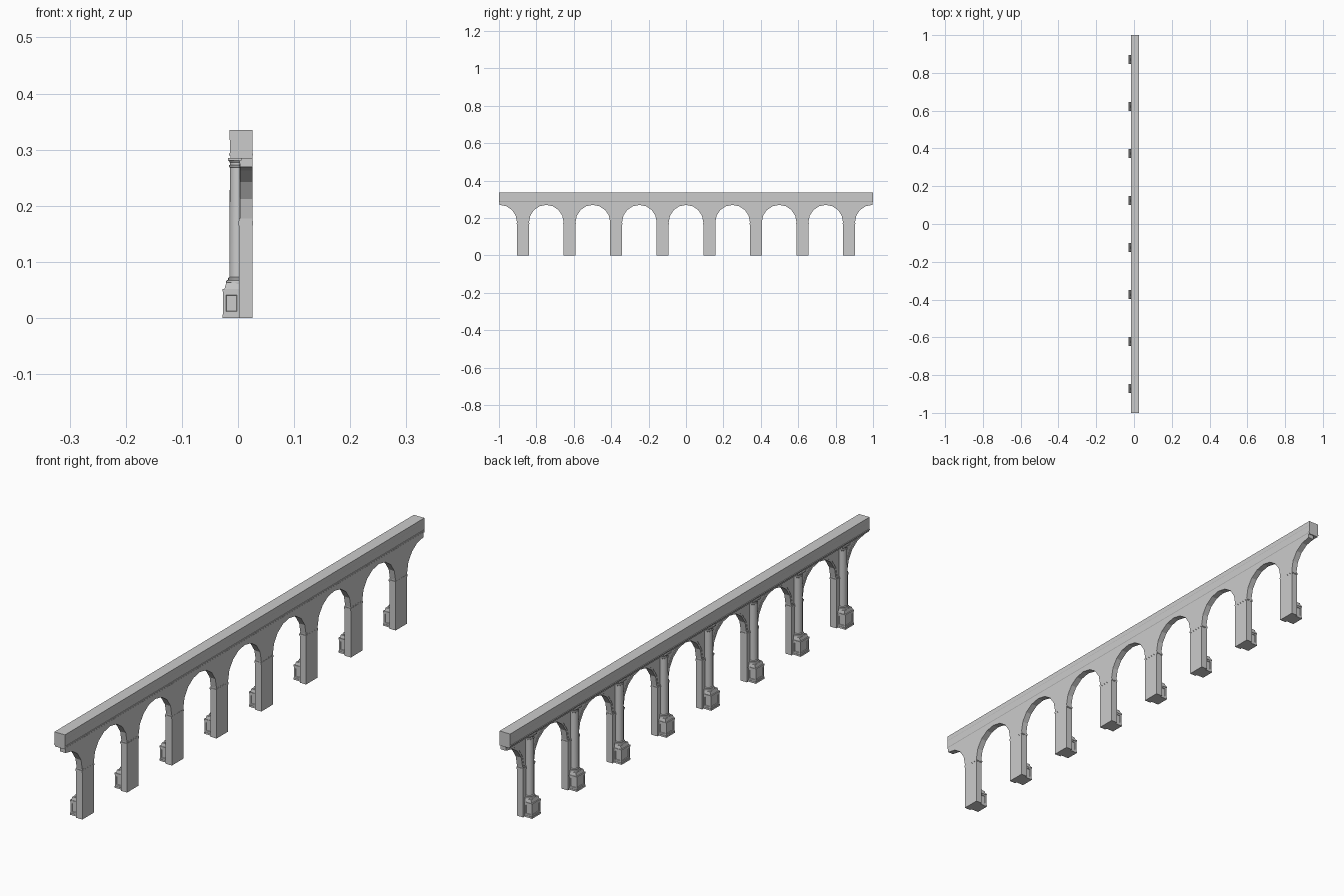
import bpy, bmesh, math
from mathutils import Matrix, Vector

if "Cube" in bpy.data.objects:
    bpy.data.objects.remove(bpy.data.objects["Cube"])

STEP = 0.249                      # bay spacing
CENTRES = [(i - 3.5) * STEP for i in range(8)]
HALF = 0.032                      # half pier width
R = STEP / 2 - HALF               # arch radius
SPRING = 0.177
SEG = 8                           # facets per half circle
END = 4 * STEP


def finish(bm, name, smooth=False):
    bmesh.ops.recalc_face_normals(bm, faces=bm.faces)
    mesh = bpy.data.meshes.new(name)
    bm.to_mesh(mesh)
    bm.free()
    obj = bpy.data.objects.new(name, mesh)
    bpy.context.collection.objects.link(obj)
    if smooth:
        bpy.ops.object.select_all(action='DESELECT')
        obj.select_set(True)
        bpy.context.view_layer.objects.active = obj
        bpy.ops.object.shade_smooth_by_angle(angle=math.radians(35))
    return obj


def prism(bm, points, offset):
    """Extrude a closed outline along an offset."""
    face = bm.faces.new([bm.verts.new(p) for p in points])
    res = bmesh.ops.extrude_face_region(bm, geom=[face], use_keep_orig=True)
    verts = [g for g in res['geom'] if isinstance(g, bmesh.types.BMVert)]
    bmesh.ops.translate(bm, verts=verts, vec=Vector(offset))


def box(bm, x0, x1, y0, y1, z0, z1):
    m = Matrix.Translation(((x0 + x1) / 2, (y0 + y1) / 2, (z0 + z1) / 2)) \
        @ Matrix.Diagonal((x1 - x0, y1 - y0, z1 - z0, 1))
    return bmesh.ops.create_cube(bm, size=1, matrix=m)['verts']


def arc(cy, radius, k0=0, k1=SEG):
    return [(cy - radius * math.cos(math.pi * k / SEG),
             SPRING + radius * math.sin(math.pi * k / SEG)) for k in range(k0, k1 + 1)]


# Every bay: centre and the part of the half circle that exists
BAYS = [((i - 4) * STEP, SEG // 2 if i == 0 else 0, SEG // 2 if i == 8 else SEG)
        for i in range(9)]

# Arcade wall: one spandrel outline running over all the arches
bm = bmesh.new()
outline = [p for bay in BAYS for p in arc(bay[0], R, bay[1], bay[2])]
outline += [(END, 0.287), (-END, 0.287)]
prism(bm, [(0.005, y, z) for y, z in outline], (0.021, 0, 0))
finish(bm, "arcade_wall")

# Piers
bm = bmesh.new()
for c in CENTRES:
    box(bm, 0.002, 0.0262, c - HALF, c + HALF, 0, SPRING)
finish(bm, "piers")

# Impost mouldings
bm = bmesh.new()
for c in CENTRES:
    e = HALF + 0.002
    box(bm, 0.0005, 0.0268, c - e, c + e, 0.168, 0.173)
    e = HALF + 0.001
    box(bm, 0.001, 0.0265, c - e, c + e, 0.165, 0.168)
finish(bm, "imposts")

# Archivolts: two stepped rings on the column side
bm = bmesh.new()
for cy, k0, k1 in BAYS:
    for r1, x in ((R + 0.010, 0.003), (R + 0.005, 0.004)):
        r0 = R + 0.006 if x == 0.003 else R
        ring = arc(cy, r0, k0, k1) + arc(cy, r1 + 0.001, k0, k1)[::-1]
        prism(bm, [(x, y, z) for y, z in ring], (0.006, 0, 0))
finish(bm, "archivolts")

# Entablature: moulded profile swept along the whole length
bm = bmesh.new()
profile = [(-0.013, 0.284), (-0.013, 0.288), (-0.016, 0.290), (-0.016, 0.293),
           (-0.0145, 0.294), (-0.0145, 0.317), (-0.015, 0.318), (-0.015, 0.335),
           (0.026, 0.335), (0.026, 0.318), (0.0255, 0.317), (0.0255, 0.294),
           (0.0268, 0.293), (0.0268, 0.290), (0.0255, 0.288), (0.0255, 0.284)]
prism(bm, [(x, -1, z) for x, z in profile], (0, 2, 0))
finish(bm, "entablature")

# Pedestals: plinth, panelled die, cap and sloped block
bm = bmesh.new()
for c in CENTRES:
    box(bm, -0.028, 0.004, c - 0.0245, c + 0.0245, 0, 0.006)
    die = box(bm, -0.0268, 0.004, c - 0.023, c + 0.023, 0.006, 0.047)
    bm.normal_update()
    faces = {f for v in die for f in v.link_faces}
    panels = [f for f in faces if f.normal.x < -0.5 or abs(f.normal.y) > 0.5]
    bmesh.ops.inset_individual(bm, faces=panels, thickness=0.008)
    bmesh.ops.inset_individual(bm, faces=panels, thickness=0.0015, depth=-0.002)
    box(bm, -0.028, 0.004, c - 0.0245, c + 0.0245, 0.047, 0.052)
    block = box(bm, -0.024, 0.004, c - 0.0225, c + 0.0225, 0.052, 0.063)
    for v in block:
        if v.co.z > 0.06:
            v.co.x = max(v.co.x, -0.021)
            v.co.y = c + (v.co.y - c) * 0.9
finish(bm, "pedestals")

# Columns: lathed base, shaft and capital, set half into the wall
bm = bmesh.new()
lathe = [(0.0, 0.060), (0.0205, 0.060), (0.0215, 0.064), (0.0205, 0.067), (0.0175, 0.068),
         (0.0175, 0.071), (0.0155, 0.073), (0.0145, 0.268), (0.016, 0.269),
         (0.016, 0.272), (0.0145, 0.273), (0.0145, 0.277), (0.0175, 0.281), (0.0, 0.281)]
for c in CENTRES:
    verts = [bm.verts.new((r, c, z)) for r, z in lathe]
    edges = [bm.edges.new(p) for p in zip(verts, verts[1:])]
    bmesh.ops.spin(bm, geom=verts + edges, cent=(0, c, 0), axis=(0, 0, 1),
                   angle=math.tau, steps=20, use_merge=True)
bmesh.ops.remove_doubles(bm, verts=bm.verts, dist=0.00001)
finish(bm, "columns", smooth=True)

# Square slabs on top of the columns
bm = bmesh.new()
for c in CENTRES:
    box(bm, -0.0175, 0.008, c - 0.018, c + 0.018, 0.281, 0.2855)
finish(bm, "capital_slabs")
